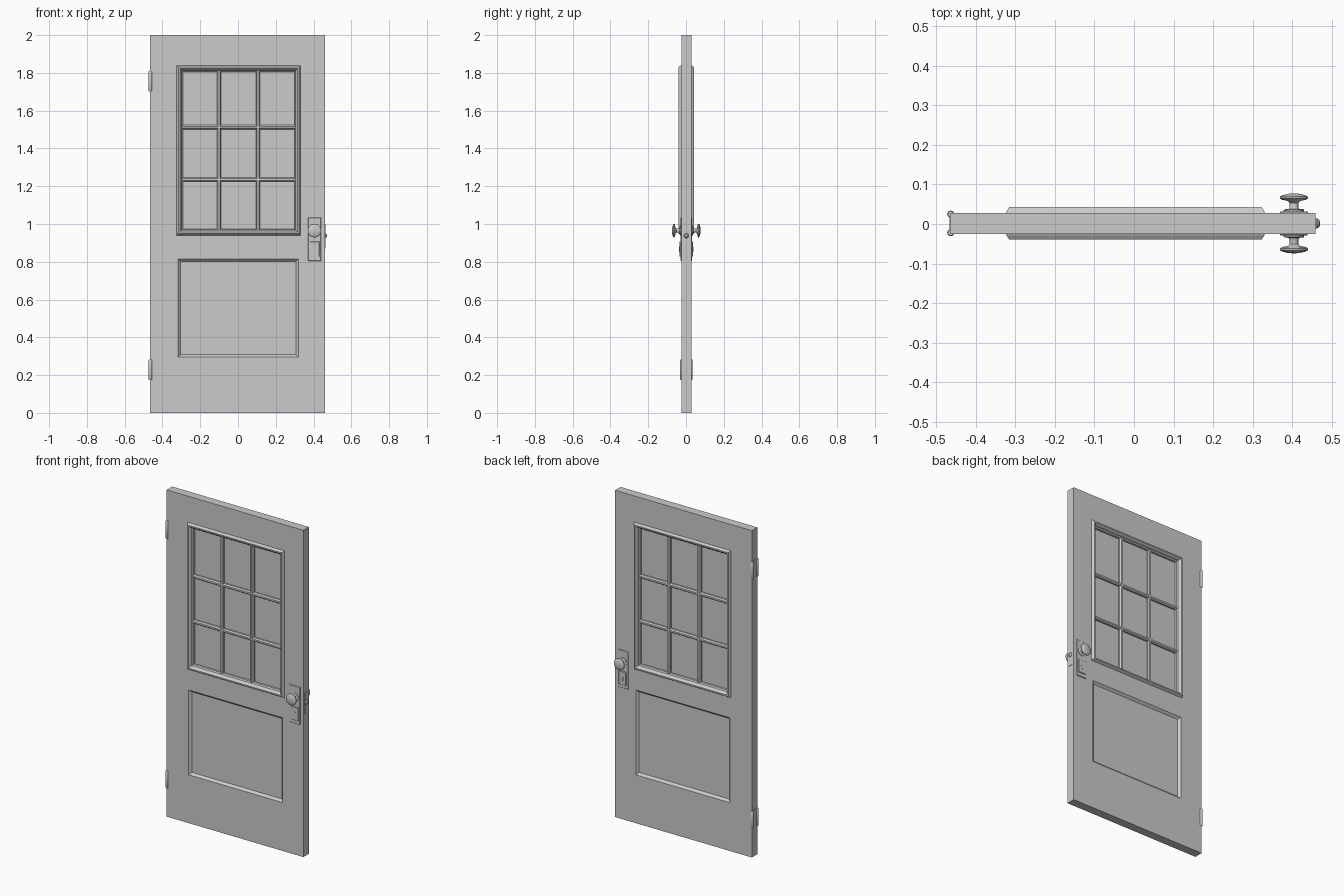
import bpy
import bmesh
import math
from mathutils import Matrix, Vector

if "Cube" in bpy.data.objects:
    bpy.data.objects.remove(bpy.data.objects["Cube"], do_unlink=True)

GREY = (0.6, 0.6, 0.6, 1.0)
grey = bpy.data.materials.new("plain_grey")
grey.use_nodes = True
grey.diffuse_color = GREY
grey.node_tree.nodes["Principled BSDF"].inputs["Base Color"].default_value = GREY

MID = 0.0015          # middle of the door thickness
HALF = 0.0265         # half the door thickness


def finish(name, bm, smooth=False):
    bmesh.ops.recalc_face_normals(bm, faces=bm.faces)
    mesh = bpy.data.meshes.new(name)
    bm.to_mesh(mesh)
    bm.free()
    obj = bpy.data.objects.new(name, mesh)
    bpy.context.collection.objects.link(obj)
    mesh.materials.append(grey)
    if smooth:
        bpy.ops.object.select_all(action="DESELECT")
        obj.select_set(True)
        bpy.context.view_layer.objects.active = obj
        bpy.ops.object.shade_smooth_by_angle(angle=math.radians(35))
    return obj


def box(name, x, y, z, bevel=0.0):
    bm = bmesh.new()
    bmesh.ops.create_cube(bm, size=1)
    for v in bm.verts:
        v.co = Vector([(a + b) / 2 + c * (b - a) for (a, b), c in zip((x, y, z), v.co)])
    if bevel:
        bmesh.ops.bevel(bm, geom=bm.edges[:], offset=bevel, segments=1, affect="EDGES")
    return finish(name, bm)


def rect_loft(name, rect, steps, closed=False):
    """Bridge rectangles; each step is (inset, y). Closed joins last to first."""
    x0, x1, z0, z1 = rect
    bm = bmesh.new()
    rings = [[bm.verts.new(p) for p in ((x0 + i, y, z0 + i), (x1 - i, y, z0 + i),
                                        (x1 - i, y, z1 - i), (x0 + i, y, z1 - i))]
             for i, y in steps]
    pairs = list(zip(rings, rings[1:]))
    if closed:
        pairs.append((rings[-1], rings[0]))
    else:
        bm.faces.new(rings[0])
        bm.faces.new(rings[-1])
    for a, b in pairs:
        for k in range(4):
            n = (k + 1) % 4
            bm.faces.new((a[k], a[n], b[n], b[k]))
    return finish(name, bm)


def lathe(name, profile, place, segments=32):
    """Spin (radius, height) points around local z, then place."""
    bm = bmesh.new()
    verts = [bm.verts.new((r, 0, h)) for r, h in profile]
    edges = [bm.edges.new(pair) for pair in zip(verts, verts[1:])]
    bmesh.ops.spin(bm, geom=verts + edges, cent=(0, 0, 0), axis=(0, 0, 1),
                   angle=math.tau, steps=segments)
    bmesh.ops.remove_doubles(bm, verts=bm.verts, dist=0.0002)
    bmesh.ops.transform(bm, matrix=place, verts=bm.verts)
    return finish(name, bm, smooth=True)


def bar(name, start, end, across, side):
    """Glazing bar with a chamfered section standing on the glass."""
    bm = bmesh.new()
    section = ((-0.011, 0.003), (-0.011, 0.013), (-0.005, 0.021),
               (0.005, 0.021), (0.011, 0.013), (0.011, 0.003))
    ends = [[bm.verts.new(p + across * w + Vector((0, MID + side * d, 0)))
             for w, d in section] for p in (start, end)]
    for ring in ends:
        bm.faces.new(ring)
    for k in range(6):
        n = (k + 1) % 6
        bm.faces.new((ends[0][k], ends[0][n], ends[1][n], ends[1][k]))
    return finish(name, bm)


# Door slab with the window hole and the two sunken panels cut out
slab = box("door_slab", (-0.465, 0.46), (MID - HALF, MID + HALF), (0, 2))
WINDOW = (-0.325, 0.332, 0.94, 1.84)
PANEL = (-0.317, 0.32, 0.296, 0.815)
cutters = [rect_loft("window_cutter", WINDOW, ((0.015, -0.1), (0.015, 0.1)))]
for side in (-1, 1):
    cutters.append(rect_loft("panel_cutter", PANEL, (
        (0, MID + side * 0.05), (0, MID + side * HALF), (0.013, MID + side * 0.013))))
bpy.context.view_layer.objects.active = slab
for cutter in cutters:
    cutter.hide_render = True
    mod = slab.modifiers.new("cut", "BOOLEAN")
    mod.operation = "DIFFERENCE"
    mod.solver = "EXACT"
    mod.object = cutter
    bpy.ops.object.modifier_apply(modifier=mod.name)
for cutter in cutters:
    bpy.data.objects.remove(cutter, do_unlink=True)

# Glass pane
box("window_glass", (-0.31, 0.317), (MID - 0.004, MID + 0.004), (0.955, 1.825))

# Parts found on both faces of the door
KNOB_X, KNOB_Z = 0.405, 0.965
for side, label in ((-1, "front"), (1, "back")):
    def depth(a, b):
        return tuple(sorted((MID + side * a, MID + side * b)))

    # Window moulding
    steps = ((0, 0.026), (0.003, 0.032), (0.009, 0.041), (0.017, 0.041),
             (0.024, 0.032), (0.027, 0.022), (0.034, 0.017), (0.034, 0.003), (0.016, 0.003),
             (0.016, 0.026))
    rect_loft(label + "_window_moulding", WINDOW,
              [(i, MID + side * d) for i, d in steps], closed=True)

    # Glazing bars
    for x in (-0.1, 0.105):
        bar(label + "_upright_bar", Vector((x, 0, 0.965)), Vector((x, 0, 1.815)),
            Vector((1, 0, 0)), side)
    for z in (1.235, 1.512):
        bar(label + "_cross_bar", Vector((-0.3, 0, z)), Vector((0.307, 0, z)),
            Vector((0, 0, 1)), side)

    # Lock plate, key plate and keyhole
    box(label + "_lock_plate", (0.37, 0.44), depth(0.02, 0.0305), (0.805, 1.035), 0.002)
    box(label + "_key_plate", (0.38, 0.431), depth(0.025, 0.036), (0.827, 0.908), 0.002)
    box(label + "_keyhole_slot", (0.402, 0.408), depth(0.03, 0.0375), (0.853, 0.872))
    aim = Matrix.Rotation(-side * math.pi / 2, 4, "X")
    lathe(label + "_keyhole_ring", ((0, 0.03), (0.007, 0.03), (0.007, 0.0375), (0, 0.0375)),
          Matrix.Translation((KNOB_X, MID, 0.874)) @ aim, 16)

    # Knob with its collar
    profile = ((0, 0.028), (0.026, 0.028), (0.026, 0.034), (0.013, 0.037), (0.011, 0.042),
               (0.011, 0.052), (0.016, 0.057), (0.031, 0.060), (0.036, 0.064),
               (0.035, 0.068), (0.027, 0.072), (0.014, 0.075), (0, 0.076))
    lathe(label + "_knob", profile, Matrix.Translation((KNOB_X, MID, KNOB_Z)) @ aim)

    # Hinge barrels
    for z in (0.175, 1.702):
        lathe(label + "_hinge_barrel",
              ((0, 0), (0.007, 0), (0.009, 0.003), (0.009, 0.105), (0.007, 0.108), (0, 0.108)),
              Matrix.Translation((-0.464, MID + side * 0.0235, z)), 16)

# Hinge leaves on the door edge
for z in (0.175, 1.702):
    box("hinge_leaf", (-0.467, -0.46), (MID - 0.022, MID + 0.022), (z, z + 0.108))

# Latch on the opposite edge
box("latch_plate", (0.455, 0.4625), (MID - 0.013, MID + 0.013), (0.87, 1.0))
lathe("latch_bolt", ((0, 0), (0.013, 0), (0.013, 0.008), (0.008, 0.014), (0, 0.015)),
      Matrix.Translation((0.456, MID, 0.938)) @ Matrix.Rotation(math.pi / 2, 4, "Y"), 20)
